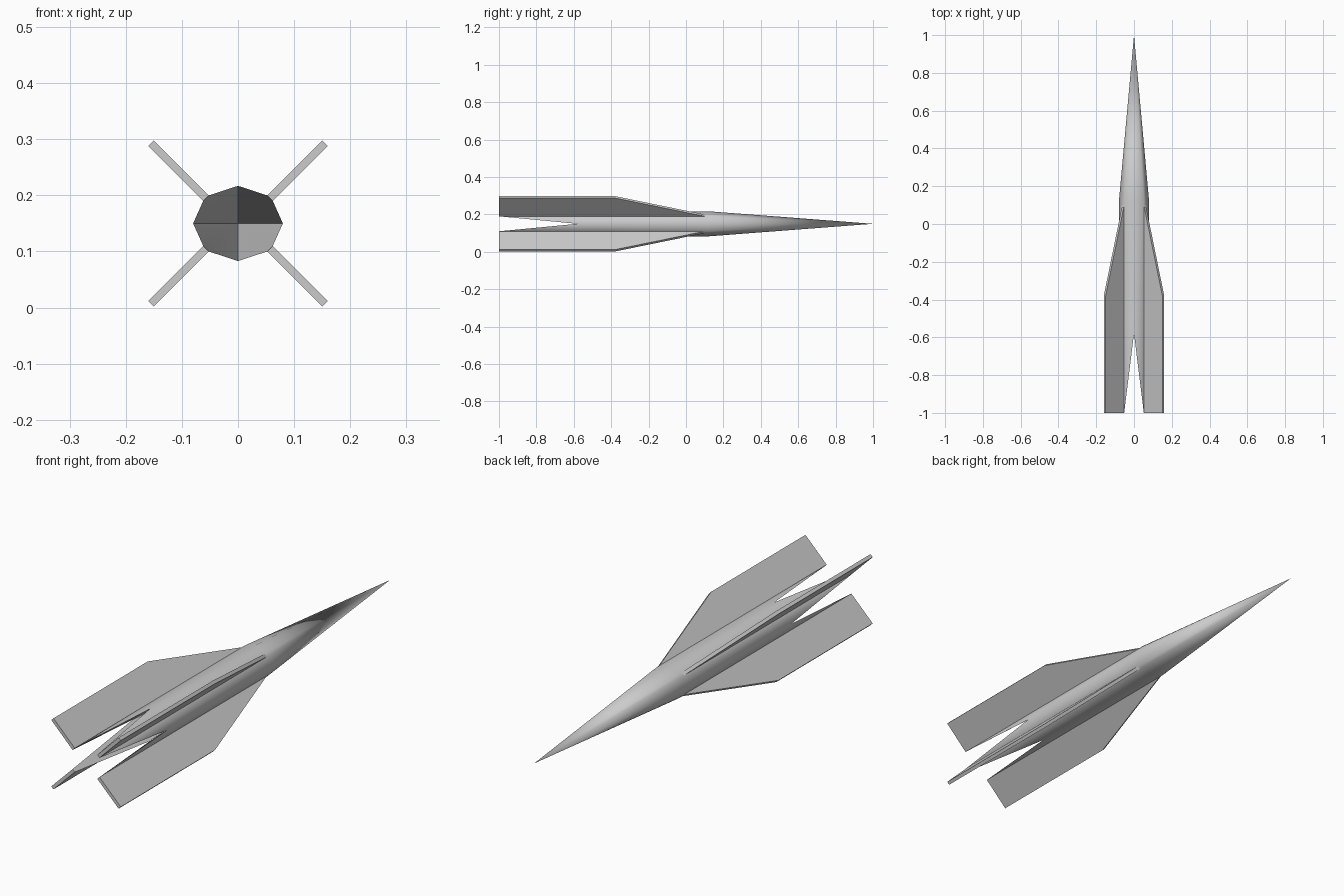
import bpy
import bmesh
import math

cube = bpy.data.objects.get("Cube")
if cube:
    bpy.data.objects.remove(cube, do_unlink=True)

AXIS_Z = 0.15
TAIL, NOTCH, SHOULDER, TIP = -1.0, -0.58, 0.12, 1.0
HOLLOW = 0.48  # front end of the hollow tail

grey = bpy.data.materials.new("light_grey")
grey.use_nodes = True
COLOUR = (0.6, 0.6, 0.6, 1)
grey.diffuse_color = COLOUR
grey.node_tree.nodes["Principled BSDF"].inputs["Base Color"].default_value = COLOUR


def finish(bm, name):
    bmesh.ops.recalc_face_normals(bm, faces=bm.faces)
    mesh = bpy.data.meshes.new(name)
    bm.to_mesh(mesh)
    bm.free()
    mesh.materials.append(grey)
    obj = bpy.data.objects.new(name, mesh)
    bpy.context.collection.objects.link(obj)
    bpy.ops.object.select_all(action="DESELECT")
    obj.select_set(True)
    bpy.context.view_layer.objects.active = obj
    bpy.ops.object.shade_smooth_by_angle(angle=math.radians(55))
    return obj


# Cross-section: side point, then the two fin root corners, in each quadrant
side, low, high, top = (0.08, 0), (0.062, 0.04), (0.052, 0.05), (0, 0.067)
half = [side, low, high, top] + [(-x, z) for x, z in (high, low, side)]
section = half + [(x, -z) for x, z in reversed(half[1:-1])]
count = len(section)

# Body: needle nose, straight tube and notched hollow tail
bm = bmesh.new()


def ring(scale, y_at):
    return [bm.verts.new((x * scale, y_at(i), AXIS_Z + z * scale))
            for i, (x, z) in enumerate(section)]


tip = bm.verts.new((0, TIP, AXIS_Z))
apex = bm.verts.new((0, HOLLOW, AXIS_Z))
shoulder = ring(1, lambda i: SHOULDER)
rim = ring(1, lambda i: NOTCH if i % 3 == 0 else TAIL)
for i in range(count):
    j = (i + 1) % count
    bm.faces.new((tip, shoulder[i], shoulder[j]))
    bm.faces.new((shoulder[i], rim[i], rim[j], shoulder[j]))
    bm.faces.new((rim[i], apex, rim[j]))
finish(bm, "body")

# Fins: flat plates on the four diagonals
SPAN = 0.098
outline = [(0, TAIL), (0, 0.1), (SPAN, -0.38), (SPAN, TAIL)]
for sx, sz, name in ((1, 1, "upper_left_fin"), (-1, 1, "upper_right_fin"),
                     (1, -1, "lower_left_fin"), (-1, -1, "lower_right_fin")):
    bm = bmesh.new()
    sheets = [[bm.verts.new((sx * (x + out), y, AXIS_Z + sz * (z + out)))
               for out, y in outline] for x, z in (low, high)]
    a, b = sheets
    bm.faces.new(a)
    bm.faces.new(b)
    for i in range(4):
        j = (i + 1) % 4
        bm.faces.new((a[i], a[j], b[j], b[i]))
    finish(bm, name)
